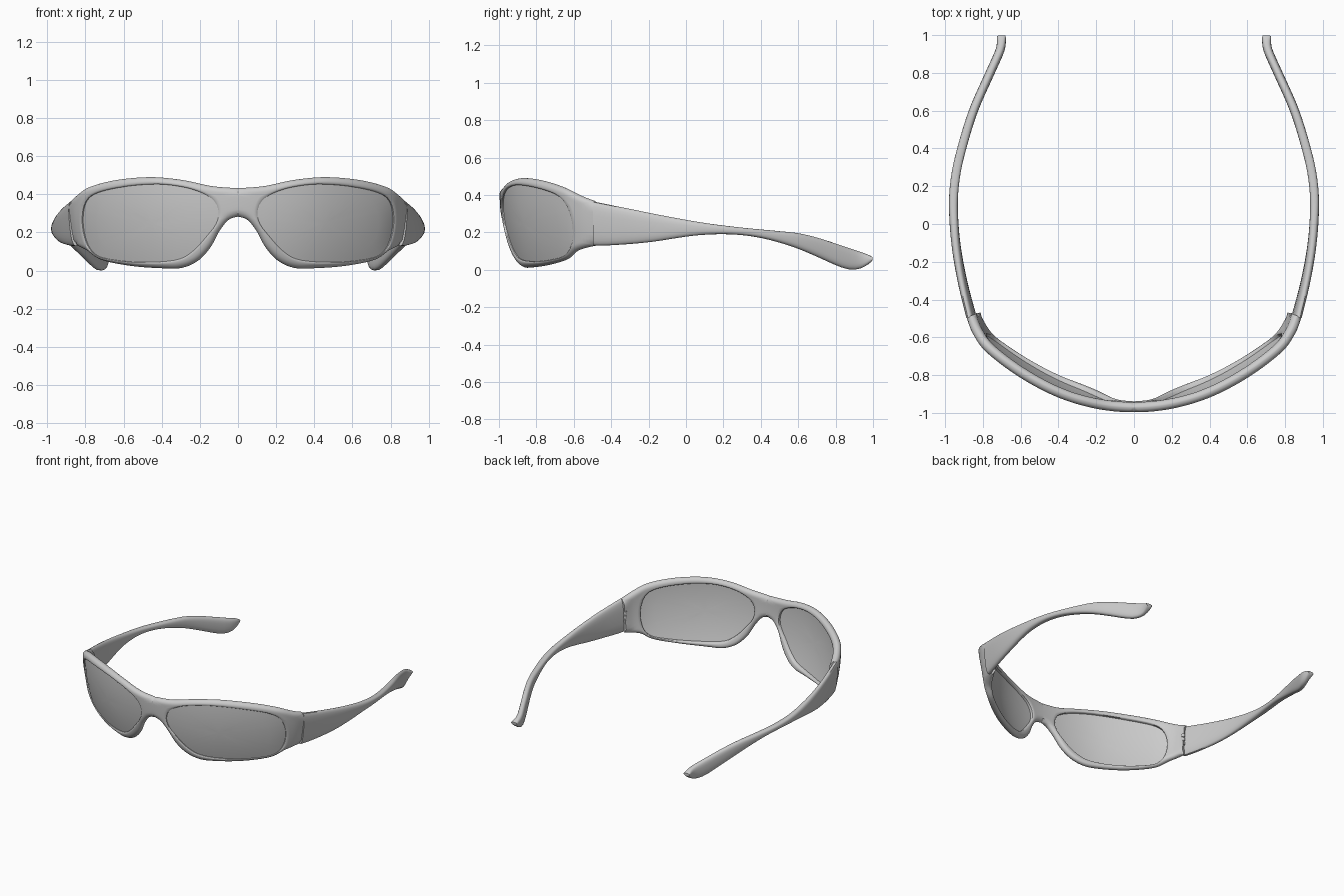
import bpy, bmesh, math

if "Cube" in bpy.data.objects:
    bpy.data.objects.remove(bpy.data.objects["Cube"])

T = 0.027                      # half thickness of the frame front
C = (0.48, 0.25)               # lens centre in unrolled (arc length, height) space


def spline(pts, n=8, closed=False):
    """Catmull-Rom through 2D points."""
    out, m = [], len(pts)
    for i in range(m if closed else m - 1):
        if closed:
            a, b, c, d = (pts[(i + k) % m] for k in (-1, 0, 1, 2))
        else:
            a, b, c, d = (pts[min(max(i + k, 0), m - 1)] for k in (-1, 0, 1, 2))
        for j in range(n):
            t = j / n
            out.append(tuple(0.5 * (2 * q + (r - p) * t + (2 * p - 5 * q + 4 * r - w) * t * t
                                    + (3 * q - p - 3 * r + w) * t ** 3)
                             for p, q, r, w in zip(a, b, c, d)))
    return out if closed else out + [tuple(pts[-1])]


def interp(table, v):
    """Linear lookup in rows (key, values...)."""
    if v <= table[0][0]:
        return table[0][1:]
    for a, b in zip(table, table[1:]):
        if v <= b[0]:
            f = (v - a[0]) / max(b[0] - a[0], 1e-9)
            return tuple(p + (q - p) * f for p, q in zip(a[1:], b[1:]))
    return table[-1][1:]


def lerp(a, b, f):
    return tuple(p + (q - p) * f for p, q in zip(a, b))


def finish(name, bm):
    bmesh.ops.recalc_face_normals(bm, faces=bm.faces)
    me = bpy.data.meshes.new(name)
    bm.to_mesh(me)
    bm.free()
    ob = bpy.data.objects.new(name, me)
    bpy.context.collection.objects.link(ob)
    mod = ob.modifiers.new("mirror", "MIRROR")
    mod.merge_threshold = 0.0005
    bpy.ops.object.select_all(action="DESELECT")
    ob.select_set(True)
    bpy.context.view_layer.objects.active = ob
    bpy.ops.object.shade_smooth_by_angle(angle=math.radians(40))
    return ob


def bridge(bm, a, b):
    for i in range(len(a)):
        j = (i + 1) % len(a)
        bm.faces.new((a[i], a[j], b[j], b[i]))


# wrap curve of the front seen from above, with arc length
wrap = [p for p in spline([(-.2, -.978), (0, -.997), (.2, -.978), (.4, -.92), (.6, -.815),
                           (.78, -.68), (.855, -.58), (.89, -.495)]) if p[0] >= 0]
by_len, by_x, s = [], [], 0
for i, p in enumerate(wrap):
    s += math.dist(p, wrap[i - 1]) if i else 0
    by_len.append((s, *p))
    by_x.append((p[0], s))


def place(s, z, off):
    """Unrolled point -> curved front; the lower part leans back."""
    x, y = interp(by_len, s)
    a, b = interp(by_len, s - .02), interp(by_len, s + .02)
    l = math.dist(a, b)
    nx, ny = (b[1] - a[1]) / l, (a[0] - b[0]) / l
    o = off - T - .065 * ((.43 - z) / .42) ** 2
    return (0 if s < 1e-4 else x + nx * o, y + ny * o, z)


def unroll(pts):
    return [(interp(by_x, x)[0], z) for x, z in pts]


# outlines of the frame half and the lens, seen from the front
top = spline(unroll([(0, .432), (.14, .443), (.3, .475), (.47, .49), (.65, .475), (.79, .44),
                     (.86, .395), (.89, .367)]))
low = spline(unroll([(.89, .13), (.84, .105), (.76, .055), (.6, .024), (.42, .012), (.32, .015),
                     (.23, .05), (.155, .12), (.1, .21), (.05, .267), (0, .283)]))
lens = spline(unroll([(.103, .31), (.13, .37), (.2, .412), (.3, .44), (.43, .453), (.6, .44),
                      (.75, .405), (.81, .35), (.832, .25), (.825, .15), (.79, .09), (.72, .062),
                      (.55, .045), (.35, .055), (.25, .1), (.16, .19), (.115, .25)]), closed=True)
outer = (top + [lerp(top[-1], low[0], k / 8) for k in range(1, 8)] + low
         + [lerp(low[-1], top[0], k / 8) for k in range(1, 8)])
segs = list(zip(top, top[1:])) + list(zip(low, low[1:]))


def edge_dist(p):
    best = 9
    for a, b in segs:
        d = (b[0] - a[0], b[1] - a[1])
        f = ((p[0] - a[0]) * d[0] + (p[1] - a[1]) * d[1]) / (d[0] ** 2 + d[1] ** 2 + 1e-12)
        best = min(best, math.dist(p, lerp(a, b, min(max(f, 0), 1))))
    return best


polar = [(math.atan2(p[1] - C[1], p[0] - C[0]), math.dist(p, C)) for p in lens]
polar = sorted((a + w, r) for a, r in polar for w in (-math.tau, 0, math.tau))


def lens_point(p):
    a = math.atan2(p[1] - C[1], p[0] - C[0])
    r = interp(polar, a)[0]
    return (C[0] + r * math.cos(a), C[1] + r * math.sin(a))


# frame front: rounded rim around each lens
bm = bmesh.new()
inner = [lens_point(p) for p in outer]
rows = {1: [], -1: []}
for k in (0, .07, .18, .32, .46, .6, .74, .86, .95, 1):
    ring = {1: [], -1: []}
    for a, b in zip(inner, outer):
        p = lerp(a, b, k)
        q, w = min(edge_dist(p) / .03, 1), min(math.dist(p, a) / .01, 1)
        h = T * max(.06, math.sqrt(1 - (1 - q) ** 2)) * (.78 + .22 * math.sqrt(w))
        for side in (1, -1):
            ring[side].append(bm.verts.new(place(*p, h * side)))
    for side in (1, -1):
        rows[side].append(ring[side])
for side in (1, -1):
    for a, b in zip(rows[side], rows[side][1:]):
        bridge(bm, a, b)
bridge(bm, rows[1][0], rows[-1][0])
a, b = rows[1][-1], rows[-1][-1]
for i in range(len(a)):
    j = (i + 1) % len(a)
    if outer[i][0] > 1e-4 or outer[j][0] > 1e-4:      # leave the centre seam open
        bm.faces.new((a[i], a[j], b[j], b[i]))
finish("frame_front", bm)

# lenses
bm = bmesh.new()
edges = []
for off in (.015, -.004):
    prev = None
    for k in (1.015, .9, .75, .55, .35, .15):
        ring = [bm.verts.new(place(*lerp(C, p, k), off)) for p in lens]
        if prev:
            bridge(bm, prev, ring)
        else:
            edges.append(ring)
        prev = ring
    mid = bm.verts.new(place(*C, off))
    for i in range(len(prev)):
        bm.faces.new((prev[i - 1], prev[i], mid))
bridge(bm, *edges)
finish("lenses", bm)

# temples: lofted arms
arm_x = spline([(-.5, .862), (-.3, .911), (-.1, .944), (.1, .956), (.25, .945), (.4, .912), (.6, .85),
                (.8, .762), (.9, .717), (.95, .703), (1, .703)])
arm_top = spline([(-.5, .366), (-.3, .325), (-.1, .285), (.1, .25), (.3, .225), (.5, .206), (.6, .195),
                  (.7, .172), (.8, .14), (.9, .106), (.97, .082), (1, .066)])
arm_low = spline([(-.5, .13), (-.4, .131), (-.2, .147), (0, .177), (.1, .187), (.2, .19), (.3, .185),
                  (.4, .17), (.5, .145), (.6, .112), (.7, .07), (.8, .025), (.87, .002), (.93, .006),
                  (.98, .033), (1, .054)])
bm = bmesh.new()
prev = first = None
for y in [-.494 + 1.394 * i / 40 for i in range(41)] + [.92, .94, .955, .97, .98, .99, .997]:
    x, zt, zb = (interp(t, y)[0] for t in (arm_x, arm_top, arm_low))
    slope = (interp(arm_x, y + .02)[0] - interp(arm_x, y - .02)[0]) / .04
    l = math.hypot(1, slope)
    ring = []
    for i in range(24):
        c, d = math.cos(math.tau * i / 24), math.sin(math.tau * i / 24)
        u = math.copysign(abs(c) ** .75, c) * .0235
        v = math.copysign(abs(d) ** .75, d)
        lean = .022 * max(0, -y * 2) * (v - .3) / 2
        ring.append(bm.verts.new((x + u / l + lean, min(y - u * slope / l, 1),
                                  (zt + zb) / 2 + v * (zt - zb) / 2)))
    if prev:
        bridge(bm, prev, ring)
    else:
        first = ring
    prev = ring
bm.faces.new(first)
bm.faces.new(prev)
finish("temples", bm)

# hinges: small knuckles on the inside of each corner
bm = bmesh.new()
for z in (.215, .245, .275):
    r = bmesh.ops.create_cone(bm, cap_ends=True, segments=12, radius1=.012, radius2=.012, depth=.022)
    bmesh.ops.translate(bm, verts=r["verts"], vec=(.832, -.482, z))
finish("hinges", bm)
